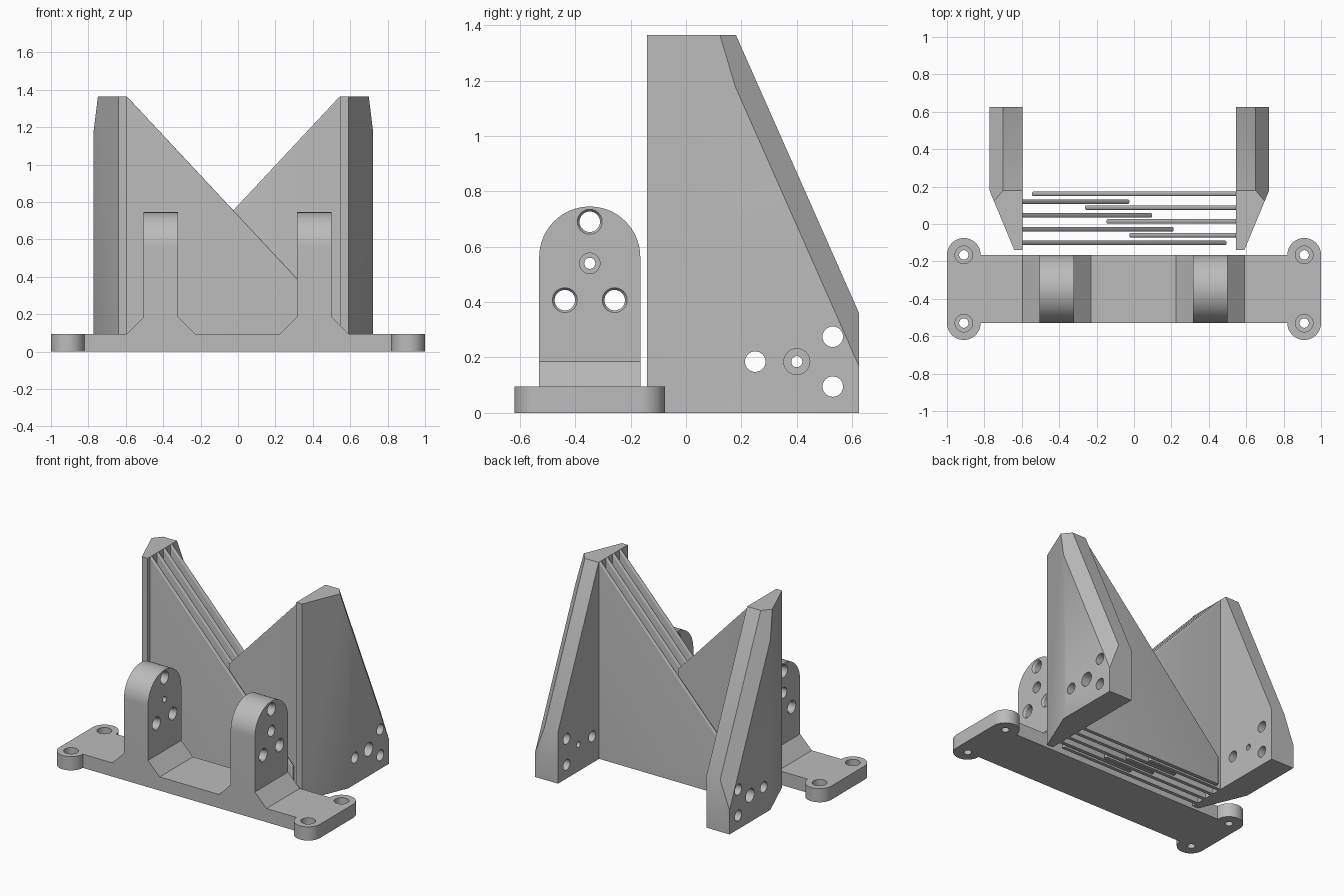
import bpy, bmesh, math
from mathutils import Matrix, Vector

if "Cube" in bpy.data.objects:
    bpy.data.objects.remove(bpy.data.objects["Cube"])

grey = bpy.data.materials.new("plain grey")
grey.diffuse_color = (0.5, 0.5, 0.5, 1)
grey.use_nodes = True
grey.node_tree.nodes["Principled BSDF"].inputs["Base Color"].default_value = grey.diffuse_color


def make(name, bm):
    bmesh.ops.recalc_face_normals(bm, faces=bm.faces)
    me = bpy.data.meshes.new(name)
    bm.to_mesh(me)
    bm.free()
    me.materials.append(grey)
    ob = bpy.data.objects.new(name, me)
    bpy.context.collection.objects.link(ob)
    return ob


def prism(bm, pts, axis, a, b):
    """Extrude a 2D outline along an axis from a to b."""
    place = {"x": lambda p, t: (t, p[0], p[1]),
             "y": lambda p, t: (p[0], t, p[1]),
             "z": lambda p, t: (p[0], p[1], t)}[axis]
    lo = [bm.verts.new(place(p, a)) for p in pts]
    hi = [bm.verts.new(place(p, b)) for p in pts]
    n = len(pts)
    bm.faces.new(lo)
    bm.faces.new(hi)
    for i in range(n):
        bm.faces.new((lo[i], lo[(i + 1) % n], hi[(i + 1) % n], hi[i]))


def arc(cx, cy, r, a0, a1, n=24):
    return [(cx + r * math.cos(math.radians(a0 + (a1 - a0) * i / n)),
             cy + r * math.sin(math.radians(a0 + (a1 - a0) * i / n))) for i in range(n + 1)]


def drill(bm, profile, origin, axis, n=32):
    """Turned cutter: profile is (radius, distance along axis)."""
    m = Matrix.Translation(origin) @ Vector(axis).to_track_quat("Z", "Y").to_matrix().to_4x4()
    rings = [[bm.verts.new(m @ Vector((r * math.cos(2 * math.pi * i / n),
                                       r * math.sin(2 * math.pi * i / n), t)))
              for i in range(n)] for r, t in profile]
    bm.faces.new(rings[0])
    bm.faces.new(rings[-1])
    for p, q in zip(rings, rings[1:]):
        for i in range(n):
            j = (i + 1) % n
            bm.faces.new((p[i], p[j], q[j], q[i]))


def boolean(ob, other, op):
    mod = ob.modifiers.new("bool", "BOOLEAN")
    mod.object, mod.operation, mod.solver = other, op, "EXACT"
    bpy.context.view_layer.objects.active = ob
    bpy.ops.object.modifier_apply(modifier=mod.name)
    bpy.data.objects.remove(other)


# --- Bracket: base plate with flared feet for the uprights ---
FRONT, BACK, PLATE = -0.53, -0.165, 0.095
uprights = [(-0.505, -0.32, -1), (0.315, 0.5, 1)]
outline = [(0.9, PLATE), (0.9, 0), (-0.9, 0), (-0.9, PLATE)]
for x0, x1, _ in uprights:
    outline += [(x0 - 0.09, PLATE), (x0, 0.185), (x1, 0.185), (x1 + 0.09, PLATE)]
bm = bmesh.new()
prism(bm, outline, "y", FRONT, BACK)
bracket = make("mounting_bracket", bm)

# arched uprights
mid, rad = (FRONT + BACK) / 2, (BACK - FRONT) / 2
for x0, x1, _ in uprights:
    bm = bmesh.new()
    prism(bm, [(FRONT, 0.05), (BACK, 0.05)] + arc(mid, 0.745 - rad, rad, 0, 180, 36), "x", x0, x1)
    boolean(bracket, make("upright", bm), "UNION")

# rounded ears at both ends
for s in (-1, 1):
    bm = bmesh.new()
    prism(bm, arc(s * 0.91, BACK, 0.09, 0, 180) + arc(s * 0.91, FRONT, 0.09, 180, 360),
          "z", 0, PLATE)
    boolean(bracket, make("ear", bm), "UNION")

# counterbored screw holes in the ears, and cross holes in the uprights
bm = bmesh.new()
for s in (-1, 1):
    for y in (FRONT, BACK):
        drill(bm, [(0.025, -0.05), (0.025, 0.045), (0.047, 0.045), (0.047, 0.15)],
              (s * 0.91, y, 0), (0, 0, 1))
for x0, x1, s in uprights:
    inner, w = (x0 if s > 0 else x1), x1 - x0
    for y, z in ((mid, 0.69), (mid - 0.09, 0.407), (mid + 0.09, 0.407)):
        drill(bm, [(0.044, -0.02), (0.044, 0.0), (0.037, 0.012), (0.037, w - 0.012),
                   (0.045, w), (0.045, w + 0.02)], (inner, y, z), (s, 0, 0))
    drill(bm, [(0.02, -0.02), (0.02, 0.09), (0.037, 0.09), (0.037, w + 0.02)],
          (inner, mid, 0.54), (s, 0, 0))
boolean(bracket, make("hole_cutter", bm), "DIFFERENCE")

# --- Two interlocking V-halves, each turned half round about (CX, CY) ---
CX, CY, TOP = -0.025, 0.03, 1.365
WALL, OUT = 0.57, 0.747     # inner and outer wall distance from CX


def side_wall(name, s):
    bm = bmesh.new()
    plan = [(WALL, -0.14), (WALL + 0.045, -0.14), (OUT, 0.178), (OUT, 0.625), (WALL, 0.625)]
    prism(bm, plan, "z", 0, TOP)
    # sloping back, then the chamfer along its outer edge
    slope = Vector((0, 0.445, -1.005))
    corner = Vector((WALL + 0.105, 0.18, TOP))
    chamfer = slope.cross(Vector((0.07, -0.005, -0.175)))
    for normal in (Vector((0, 1.005, 0.445)), -chamfer):
        cut = bmesh.ops.bisect_plane(bm, geom=bm.verts[:] + bm.edges[:] + bm.faces[:],
                                     plane_co=corner, plane_no=normal, clear_outer=True)
        edges = [e for e in cut["geom_cut"] if isinstance(e, bmesh.types.BMEdge)]
        bmesh.ops.edgeloop_fill(bm, edges=edges)
    for v in bm.verts:
        v.co.x = CX + s * v.co.x
    wall = make(name, bm)

    # bolt holes, the middle one counterbored from outside
    bm = bmesh.new()
    for y, z in ((0.25, 0.185), (0.53, 0.275), (0.53, 0.095)):
        drill(bm, [(0.037, -0.05), (0.037, 0.25)], (CX + s * WALL, y, z), (s, 0, 0))
    drill(bm, [(0.02, -0.05), (0.02, 0.09), (0.047, 0.09), (0.047, 0.25)],
          (CX + s * WALL, 0.4, 0.185), (s, 0, 0))
    boolean(wall, make("hole_cutter", bm), "DIFFERENCE")


def fins(name, s):
    """Sloping fins, s = side of the wall they grow from."""
    bm = bmesh.new()
    fall = 1.07
    for k, reach in enumerate((0.52, 0.237, 0.122, 0.0)):
        y = CY + s * (0.131 - 0.0735 * k)
        pts = [(-WALL - 0.01, 0), (reach, 0), (reach, TOP - fall * (reach + WALL)),
               (-WALL, TOP), (-WALL - 0.01, TOP)]
        prism(bm, [(CX - s * px, pz) for px, pz in pts], "y", y - 0.0125, y + 0.0125)
    # round over the sloping edges and the free ends
    bm.edges.ensure_lookup_table()
    soft = []
    for e in bm.edges:
        d = e.verts[0].co - e.verts[1].co
        far = all(s * (v.co.x - CX) < WALL - 0.05 for v in e.verts)
        sloped = abs(d.x) > 0.05 and abs(d.z) > 0.05
        if abs(d.y) < 0.001 and (sloped or (far and abs(d.z) > 0.05)):
            soft.append(e)
    bmesh.ops.bevel(bm, geom=soft, offset=0.009, segments=4, profile=0.5, affect="EDGES")
    make(name, bm)


for side, s in (("left", -1), ("right", 1)):
    side_wall(side + "_wall", s)
    fins(side + "_fins", s)

# smooth curved faces, keep edges sharp
for ob in bpy.context.scene.objects:
    ob.select_set(True)
bpy.context.view_layer.objects.active = bracket
bpy.ops.object.shade_smooth_by_angle(angle=math.radians(25))
